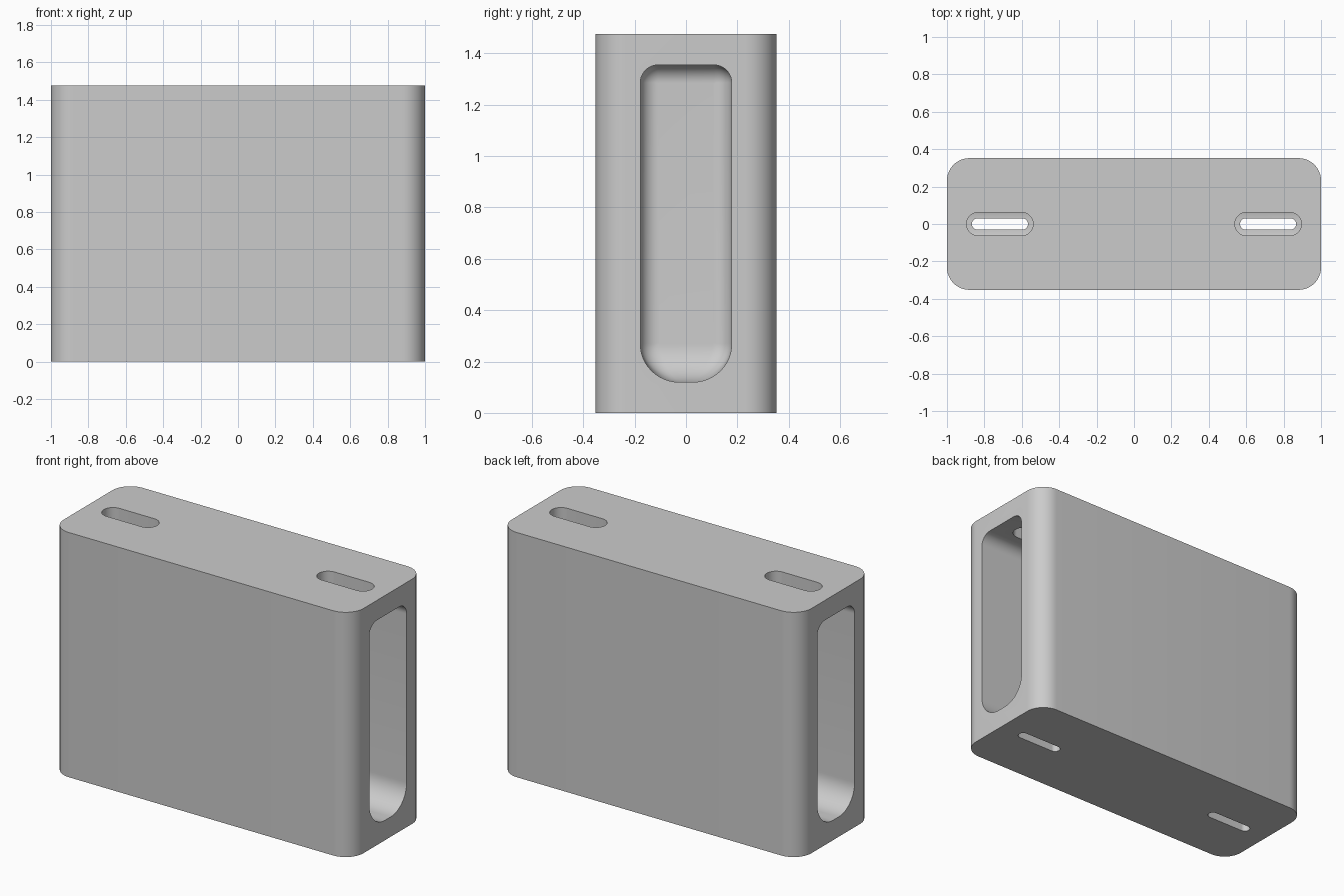
import bpy
import bmesh
from math import cos, sin, pi, sqrt

if "Cube" in bpy.data.objects:
    bpy.data.objects.remove(bpy.data.objects["Cube"])

HEIGHT = 1.475
POCKET_BACK = 0.4
SIDE_R, FLOOR_R = 0.07, 0.15

grey = bpy.data.materials.new("light grey")
grey.use_nodes = True
colour = (0.6, 0.6, 0.6, 1)
grey.diffuse_color = colour
grey.node_tree.nodes["Principled BSDF"].inputs["Base Color"].default_value = colour


def rounded(u0, u1, v0, v1, r_low, r_high, steps=12):
    """Rounded rectangle outline with separate lower and upper radii."""
    corners = [(u1 - r_high, v1 - r_high, r_high), (u0 + r_high, v1 - r_high, r_high),
               (u0 + r_low, v0 + r_low, r_low), (u1 - r_low, v0 + r_low, r_low)]
    pts = []
    for quarter, (cu, cv, r) in enumerate(corners):
        for i in range(steps + 1):
            a = (quarter + i / steps) * pi / 2
            pts.append((cu + r * cos(a), cv + r * sin(a)))
    return pts


def loft(name, rings):
    """Closed solid through rings of equal point count."""
    bm = bmesh.new()
    loops = [[bm.verts.new(p) for p in ring] for ring in rings]
    for a, b in zip(loops, loops[1:]):
        for i in range(len(a)):
            j = (i + 1) % len(a)
            bm.faces.new((a[i], a[j], b[j], b[i]))
    bm.faces.new(loops[0])
    bm.faces.new(loops[-1])
    bmesh.ops.remove_doubles(bm, verts=bm.verts, dist=1e-5)
    bmesh.ops.recalc_face_normals(bm, faces=bm.faces)
    mesh = bpy.data.meshes.new(name)
    bm.to_mesh(mesh)
    bm.free()
    obj = bpy.data.objects.new(name, mesh)
    bpy.context.collection.objects.link(obj)
    mesh.materials.append(grey)
    return obj


def prism(name, outline, z0, z1):
    return loft(name, [[(x, y, z) for x, y in outline] for z in (z0, z1)])


def inset(radius, depth):
    """How far a fillet pulls a wall inward at a distance from the back."""
    return radius - sqrt(max(radius ** 2 - max(radius - depth, 0) ** 2, 0))


def pocket(side):
    """End pocket with filleted back and a larger fillet on the floor."""
    rings = []
    depths = [FLOOR_R * (1 - cos(i / 16 * pi / 2)) for i in range(17)]
    for d in depths + [1.1 - POCKET_BACK]:
        s, f = inset(SIDE_R, d), inset(FLOOR_R, d)
        outline = rounded(-0.178 + s, 0.178 - s, 0.12 + f, 1.355 - s,
                          max(FLOOR_R - f, 0.004), max(SIDE_R - s, 0.004))
        rings.append([(side * (POCKET_BACK + d), y, z) for y, z in outline])
    return loft("pocket_cutter", rings)


def slot(name, cx, half_length, half_width, z0, z1):
    r = half_width * 0.999
    outline = rounded(cx - half_length, cx + half_length, -half_width, half_width, r, r)
    return prism(name, outline, z0, z1)


# Main block with rounded upright corners
body = prism("block_body", rounded(-1, 1, -0.352, 0.352, 0.12, 0.12), 0, HEIGHT)

# Pockets in both ends, wide slots above them and narrow slots below
cutters = []
for side in (-1, 1):
    cutters += [pocket(side),
                slot("top_slot_cutter", side * 0.717, 0.178, 0.062, 1.2, 1.6),
                slot("bottom_slot_cutter", side * 0.717, 0.15, 0.03, -0.1, 0.3)]
for cutter in cutters:
    cutter.hide_render = True
    mod = body.modifiers.new(cutter.name, "BOOLEAN")
    mod.operation = "DIFFERENCE"
    mod.solver = "EXACT"
    mod.object = cutter

# Bake the cuts and drop the cutters
bpy.context.view_layer.update()
evaluated = body.evaluated_get(bpy.context.evaluated_depsgraph_get())
cut_mesh = bpy.data.meshes.new_from_object(evaluated)
body.modifiers.clear()
body.data = cut_mesh
for cutter in cutters:
    bpy.data.objects.remove(cutter)
cut_mesh.materials.clear()
cut_mesh.materials.append(grey)

bpy.ops.object.select_all(action="DESELECT")
body.select_set(True)
bpy.context.view_layer.objects.active = body
bpy.ops.object.shade_smooth_by_angle()
